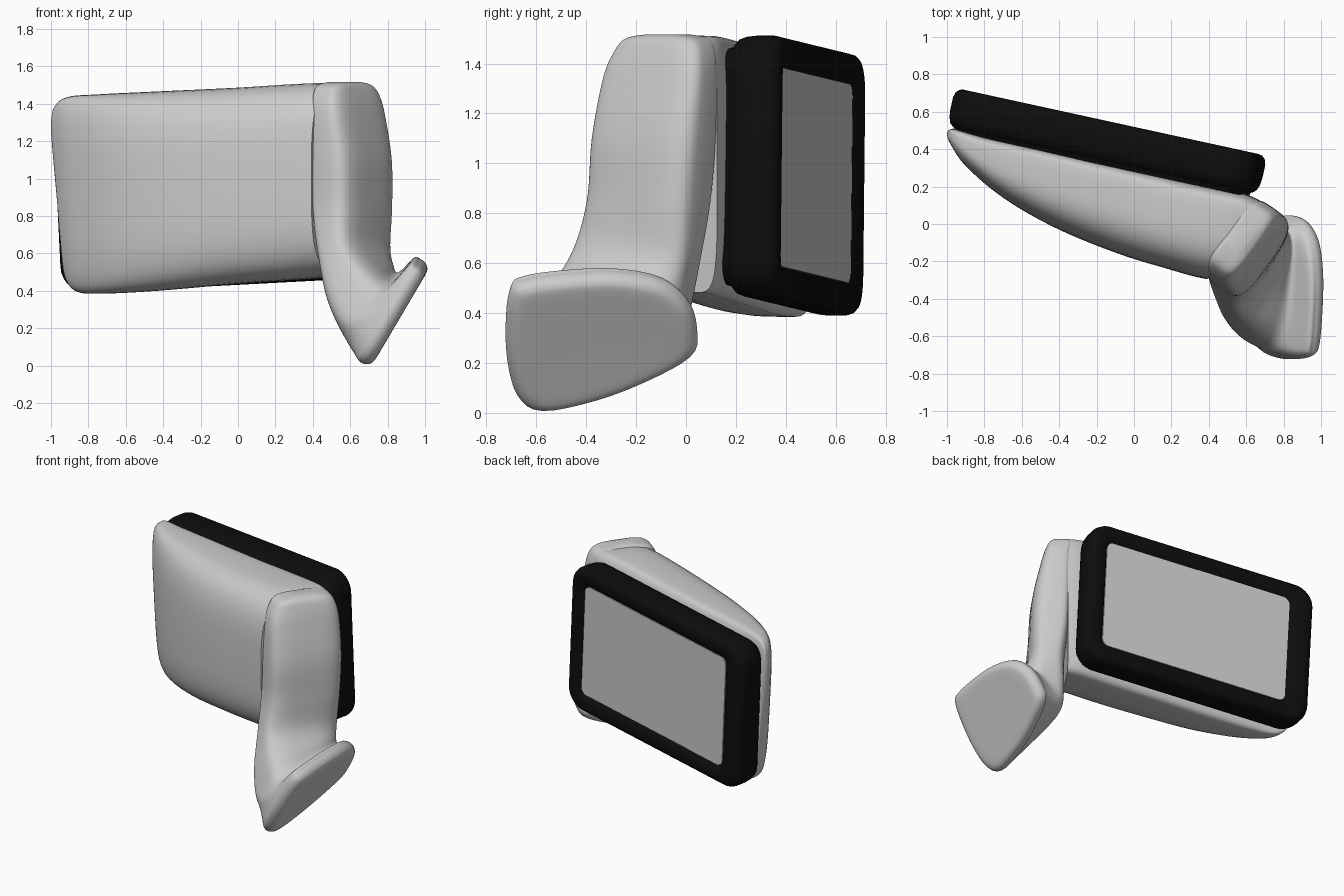
import bpy, bmesh
from math import sin, cos, pi
from mathutils import Vector as V

if "Cube" in bpy.data.objects:
    bpy.data.objects.remove(bpy.data.objects["Cube"])


def skin(name, rings, color=None, angle=0.7):
    """Bridge a list of equal-length closed rings and cap both ends."""
    bm = bmesh.new()
    vs = [[bm.verts.new(p) for p in r] for r in rings]
    n = len(rings[0])
    for a, b in zip(vs, vs[1:]):
        for i in range(n):
            j = (i + 1) % n
            bm.faces.new((a[i], a[j], b[j], b[i]))
    bm.faces.new(vs[0])
    bm.faces.new(vs[-1])
    bmesh.ops.recalc_face_normals(bm, faces=bm.faces)
    me = bpy.data.meshes.new(name)
    bm.to_mesh(me)
    bm.free()
    ob = bpy.data.objects.new(name, me)
    bpy.context.collection.objects.link(ob)
    if color:
        m = bpy.data.materials.new(name)
        m.diffuse_color = color
        m.use_nodes = True
        m.node_tree.nodes["Principled BSDF"].inputs["Base Color"].default_value = m.diffuse_color
        me.materials.append(m)
    bpy.ops.object.select_all(action='DESELECT')
    ob.select_set(True)
    bpy.context.view_layer.objects.active = ob
    bpy.ops.object.shade_smooth_by_angle(angle=angle)
    return ob


def spline(pts, steps, closed=False):
    """Catmull-Rom through tuples of any length."""
    n, out = len(pts), []
    get = lambda i: pts[i % n] if closed else pts[max(0, min(n - 1, i))]
    for i in range(n if closed else n - 1):
        for s in range(steps):
            t = s / steps
            out.append([0.5 * (2 * b + (c - a) * t + (2 * a - 5 * b + 4 * c - d) * t * t
                               + (3 * b - a - 3 * c + d) * t ** 3)
                        for a, b, c, d in zip(get(i - 1), get(i), get(i + 1), get(i + 2))])
    return out if closed else out + [list(pts[-1])]


def section(c, a0, a1, b0, b1, p, q, n=56):
    """Superellipse: a0/a1 are the +/- half axes along a, b0/b1 along b.
    p is the exponent on the +a, q on the -a side."""
    out = []
    for i in range(n):
        t = 2 * pi * i / n
        e = 2 / (p(t) if callable(p) else q if cos(t) < 0 else p)
        u, v = abs(cos(t)) ** e, abs(sin(t)) ** e
        out.append(c + (a0 if cos(t) > 0 else -a1) * u + (b0 if sin(t) > 0 else -b1) * v)
    return out


# Housing: plan points back x,y / front x,y, then bottom and top z, and lean
house = [(-.968, .495, -.974, .475, .62, 1.28, .03),
         (-.95, .51, -.96, .42, .47, 1.38, .03),
         (-.89, .50, -.88, .30, .395, 1.435, .027),
         (-.75, .465, -.68, .13, .385, 1.45, .02),
         (-.45, .40, -.40, -.03, .40, 1.465, .01),
         (0, .295, -.08, -.16, .435, 1.485, 0),
         (.35, .215, .18, -.24, .458, 1.505, 0),
         (.58, .165, .32, -.28, .475, 1.512, 0),
         (.675, .125, .392, -.295, .482, 1.505, 0)]
rings = []
for bx, by, fx, fy, z0, z1, lean in spline(house, 6):
    B, F = V((bx, by, 0)), V((fx, fy, 0))
    up = V((-lean, 0, (z1 - z0) / 2))
    mid = B * .75 + F * .25
    rings.append(section(mid + V((0, 0, (z0 + z1) / 2)), B - mid, mid - F, up, up, 5, 3.6))
skin("housing", rings)

# Arm stations: centre, half axis along the seam, half axis outward
arm = [(.57, -.075, 1.517, .05, .07, 0, .04, -.03, 0),
       (.575, -.08, 1.50, .10, .14, 0, .065, -.047, 0),
       (.583, -.09, 1.45, .128, .172, 0, .075, -.054, 0),
       (.597, -.11, 1.34, .142, .196, 0, .083, -.059, 0),
       (.615, -.135, 1.1, .146, .208, 0, .102, -.072, 0),
       (.618, -.155, .85, .145, .208, 0, .102, -.072, 0),
       (.62, -.20, .63, .133, .232, 0, .10, -.06, .02),
       (.65, -.27, .46, .08, .28, .02, .135, -.04, .07),
       (.70, -.32, .35, .03, .32, .04, .145, -.02, .13)]
rings = []
for k, s in enumerate(arm):
    a, b = V(s[3:6]), V(s[6:])
    inner = 5.5 if k < 6 else 3.8     # squarer along the seam
    rings.append(section(V(s[:3]), a, a, b, b, lambda t: 3.7 if sin(t) > 0 else inner, 0))

# The arm flares into a fan-shaped foot lying on a tilted plane
fan = [(.045, .29), (.015, .41), (-.09, .50), (-.28, .535), (-.5, .525), (-.66, .50),
       (-.707, .46), (-.722, .33), (-.715, .18), (-.675, .045), (-.58, -.013),
       (-.36, .03), (-.15, .11), (.02, .205)]
outline = spline(fan, 4, True)
cy, cz = -.34, .28
for s, d in [(.955, .10), (1, .062), (.985, .032), (.93, .01), (.82, 0), (.5, 0)]:
    ring = []
    for y, z in outline:
        y, z = cy + (y - cy) * s, cz + (z - cz) * s
        ring.append(V((.715 + .59 * z - .857 * d, y, z + .514 * d)))
    rings.append(ring)
flat = [[c for p in r for c in p] for r in rings]
rings = [[V(f[i:i + 3]) for i in range(0, len(f), 3)] for f in spline(flat, 6)]
skin("arm_and_foot", rings, angle=0.9)


# Mirror rim and glass share rounded rectangles in a skewed local frame
U, N = V((.977, -.213, 0)), V((.213, .977, 0))
ORIGIN = V((-.122, .546, .951))


def rim_ring(inset, depth, r, shift=0, seg=8):
    hw, hh = .835 - inset - shift, .525 - inset
    out = []
    for k, (sx, sz) in enumerate([(1, 1), (-1, 1), (-1, -1), (1, -1)]):
        for i in range(seg + 1):
            t = (k + i / seg) * pi / 2
            u, z = sx * (hw - r) + r * cos(t), sz * (hh - r) + r * sin(t)
            u += shift
            out.append(ORIGIN + U * (u - .05 * z) + N * depth + V((0, 0, z + .052 * u)))
    return out


BLACK = (.004, .004, .004, 1)
rim = [(.05, -.235, .10), (.045, -.212, .10), (.032, -.206, .12), (.015, -.19, .13),
       (.004, -.16, .14), (0, -.12, .14), (0, -.05, .14), (.008, -.022, .135),
       (.025, -.005, .125), (.045, 0, .12), (.09, -.004, .08, .01),
       (.115, -.014, .055, .02), (.127, -.03, .05, .025)]
skin("mirror_rim", [rim_ring(*p) for p in rim], BLACK, 0.9)
skin("mirror_glass", [rim_ring(.127, -.05, .05, .025), rim_ring(.127, -.022, .05, .025)])
